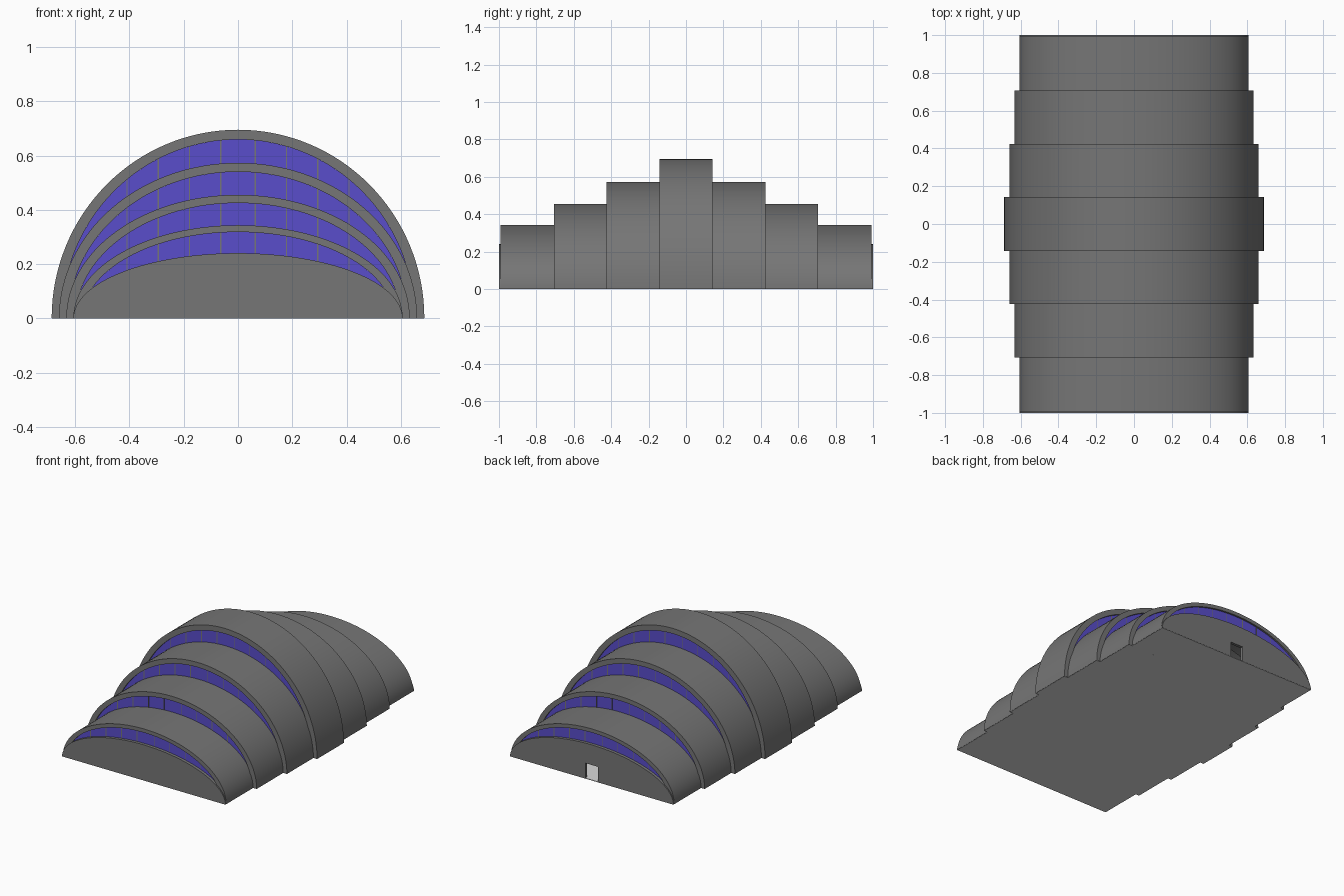
import bpy, bmesh, math

cube = bpy.data.objects.get("Cube")
if cube:
    bpy.data.objects.remove(cube, do_unlink=True)


def material(name, rgb):
    m = bpy.data.materials.new(name)
    m.use_nodes = True
    m.diffuse_color = (*rgb, 1)
    m.node_tree.nodes["Principled BSDF"].inputs["Base Color"].default_value = (*rgb, 1)
    return m


GREY = material("grey_shell", (0.18, 0.18, 0.18))
BLUE = material("blue_glass", (0.1, 0.075, 0.6))
LIGHT = material("light_floor", (0.7, 0.7, 0.7))


def prism(name, outline, ya, yb, mat, smooth=False):
    """Extrude an x-z outline along y."""
    bm = bmesh.new()
    face = bm.faces.new([bm.verts.new((x, ya, z)) for x, z in outline])
    ext = bmesh.ops.extrude_face_region(bm, geom=[face], use_keep_orig=True)
    new = [v for v in ext["geom"] if isinstance(v, bmesh.types.BMVert)]
    bmesh.ops.translate(bm, verts=new, vec=(0, yb - ya, 0))
    bmesh.ops.recalc_face_normals(bm, faces=bm.faces)
    mesh = bpy.data.meshes.new(name)
    bm.to_mesh(mesh)
    bm.free()
    mesh.materials.append(mat)
    obj = bpy.data.objects.new(name, mesh)
    bpy.context.collection.objects.link(obj)
    if smooth:
        bpy.ops.object.select_all(action="DESELECT")
        obj.select_set(True)
        bpy.context.view_layer.objects.active = obj
        bpy.ops.object.shade_smooth_by_angle(angle=math.radians(30))
    return obj


def arch(w, h, base=0.001, n=64):
    """Half ellipse from right to left, starting at height base."""
    a0 = math.asin(base / h)
    angles = [a0 + (math.pi - 2 * a0) * i / n for i in range(n + 1)]
    return [(w * math.cos(a), h * math.sin(a)) for a in angles]


def rect(x0, x1, z0, z1):
    return [(x0, z0), (x1, z0), (x1, z1), (x0, z1)]


def height_at(w, h, x):
    return h * math.sqrt(max(0, 1 - (x / w) ** 2))


# Half width, height, outer y and rim depth of each vault, from the middle outwards
TIERS = [(0.687, 0.695, 0.142, 0.036), (0.66, 0.573, 0.424, 0.033),
         (0.633, 0.455, 0.706, 0.03), (0.607, 0.343, 0.992, 0.025)]
END_W, END_H = 0.607, 0.24
SIDE_RIM = 0.945
RECESS = 0.012
DOOR_W, DOOR_H = 0.048, 0.105


def floor(name, w, ya, yb):
    prism(name, rect(-w * 0.998, w * 0.998, 0, 0.004), ya, yb, LIGHT)


def vault(name, w, h, rim, ya, yb):
    outline = arch(w, h) + arch(w * SIDE_RIM, h - rim)[::-1]
    prism(name, outline, ya, yb, GREY, smooth=True)


def window(tag, opening, below, s, y):
    """Recessed crescent of glass between a vault's rim and the next vault."""
    (w, h), (bw, bh) = opening, below
    top = arch(w, h, DOOR_H)
    bottom = [(x, min(height_at(bw * 0.98, bh * 0.97, x), z - 0.002)) for x, z in top]
    glass_y = y - RECESS
    prism("window_" + tag, top + bottom[::-1], s * (glass_y - 0.006), s * glass_y, BLUE)
    # Thin flush glazing bars
    for k in range(4):
        for side in (-1, 1):
            x = 0.064 + 0.115 * k
            low, high = height_at(bw, bh, x) - 0.006, height_at(w, h, x) + 0.003
            if high - low > 0.014:
                prism(f"glazing_bar_{tag}_{k + 1}_{'left' if side > 0 else 'right'}",
                      rect(side * x - 0.0025, side * x + 0.0025, low, high),
                      s * (glass_y - 0.001), s * (glass_y + 0.001), GREY)


for i, (w, h, y, rim) in enumerate(TIERS):
    below = TIERS[i + 1][:2] if i < 3 else (END_W, END_H)
    if i == 0:
        vault("centre_vault", w, h, rim, -y, y)
        floor("centre_floor", w, 0.002 - y, y - 0.002)
    for s, end in ((-1, "front"), (1, "back")):
        tag = f"{end}_{i + 1}"
        if i:
            inner_y = TIERS[i - 1][2]
            vault("vault_" + tag, w, h, rim, s * (inner_y - 0.03), s * y)
            floor("floor_" + tag, w, s * (inner_y - 0.002), s * (y - 0.002))
        window(tag, (w * SIDE_RIM, h - rim), below, s, y)

# End walls, with a doorway in the back one
prism("front_wall", arch(END_W, END_H), -0.98, -1, GREY, smooth=True)
doorway = [(-DOOR_W, 0.001), (-DOOR_W, DOOR_H), (DOOR_W, DOOR_H), (DOOR_W, 0.001)]
prism("back_wall", arch(END_W, END_H) + doorway, 0.98, 1, GREY, smooth=True)
for s, end in ((-1, "front"), (1, "back")):
    floor(end + "_sill", END_W, s * 0.985, s * 0.999)
